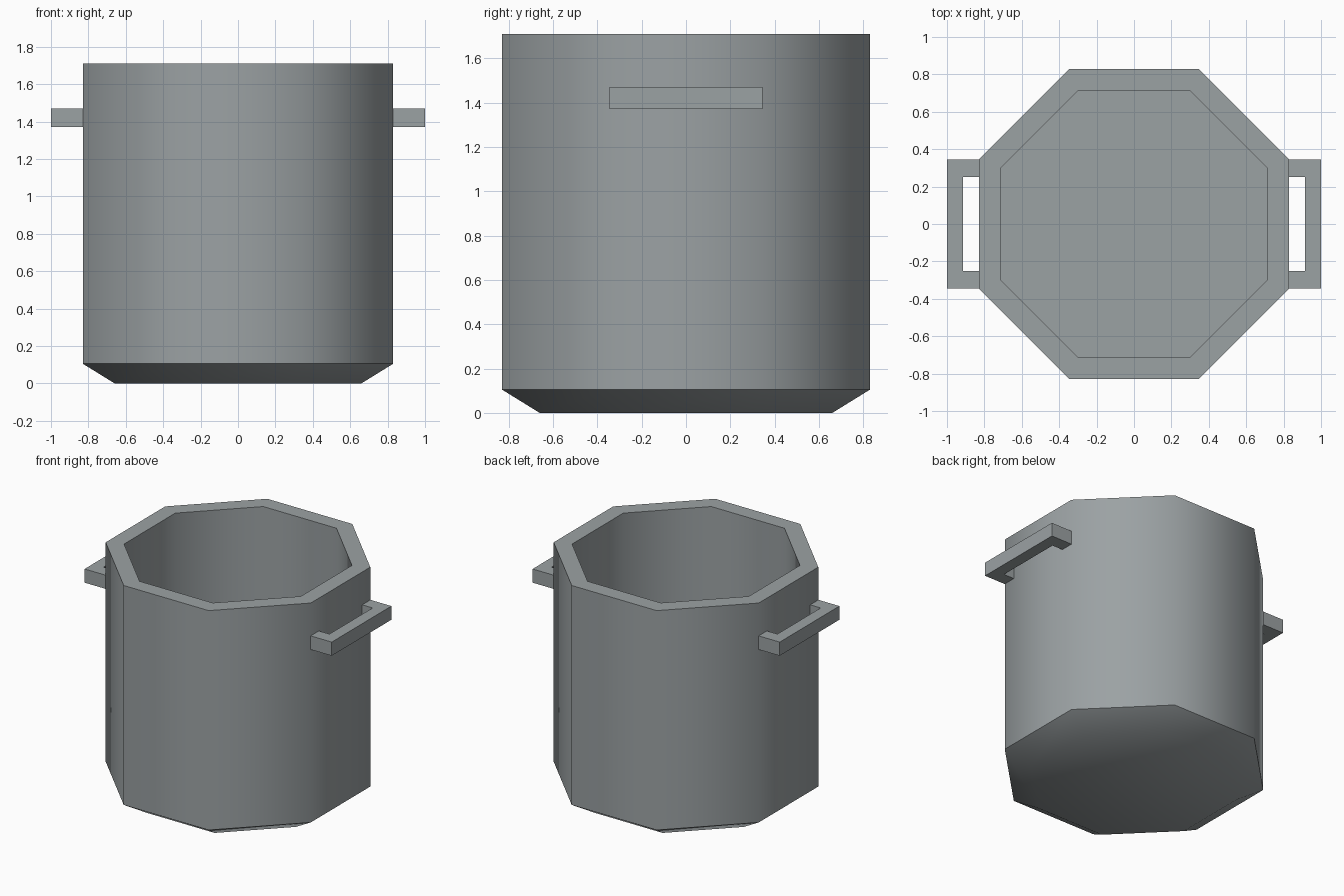
import bpy, bmesh, math

if "Cube" in bpy.data.objects:
    bpy.data.objects.remove(bpy.data.objects["Cube"])

steel = bpy.data.materials.new("grey_metal")
steel.diffuse_color = (0.33, 0.36, 0.37, 1)
steel.use_nodes = True
steel.node_tree.nodes["Principled BSDF"].inputs["Base Color"].default_value = steel.diffuse_color


def make_object(name, bm):
    bmesh.ops.recalc_face_normals(bm, faces=bm.faces[:])
    mesh = bpy.data.meshes.new(name)
    bm.to_mesh(mesh)
    bm.free()
    mesh.materials.append(steel)
    ob = bpy.data.objects.new(name, mesh)
    bpy.context.collection.objects.link(ob)
    return ob


# Pot body: octagonal rings (flat-to-flat radius, height), outside up then inside down
profile = [(0.66, 0.0), (0.83, 0.105), (0.83, 1.71), (0.715, 1.71), (0.715, 0.105)]
SIDES = 8
bm = bmesh.new()
rings = []
for apothem, z in profile:
    r = apothem / math.cos(math.pi / SIDES)
    angles = [(i + 0.5) * 2 * math.pi / SIDES for i in range(SIDES)]
    rings.append([bm.verts.new((r * math.cos(a), r * math.sin(a), z)) for a in angles])
for low, high in zip(rings, rings[1:]):
    for i in range(SIDES):
        j = (i + 1) % SIDES
        bm.faces.new((low[i], low[j], high[j], high[i]))
bm.faces.new(rings[0])    # underside
bm.faces.new(rings[-1])   # inner floor
pot = make_object("pot_body", bm)
bpy.context.view_layer.objects.active = pot
pot.select_set(True)
bpy.ops.object.shade_smooth_by_angle(angle=math.radians(50))
pot.select_set(False)

# Handles: U-shaped outline extruded upwards, one on each side
outline = [(0.83, -0.345), (1.0, -0.345), (1.0, 0.345), (0.83, 0.345),
           (0.83, 0.25), (0.915, 0.25), (0.915, -0.25), (0.83, -0.25)]
for side, name in ((1, "handle_right"), (-1, "handle_left")):
    bm = bmesh.new()
    face = bm.faces.new([bm.verts.new((side * x, y, 1.37)) for x, y in outline])
    up = bmesh.ops.extrude_face_region(bm, geom=[face], use_keep_orig=True)["geom"]
    bmesh.ops.translate(bm, vec=(0, 0, 0.1),
                        verts=[v for v in up if isinstance(v, bmesh.types.BMVert)])
    make_object(name, bm)
